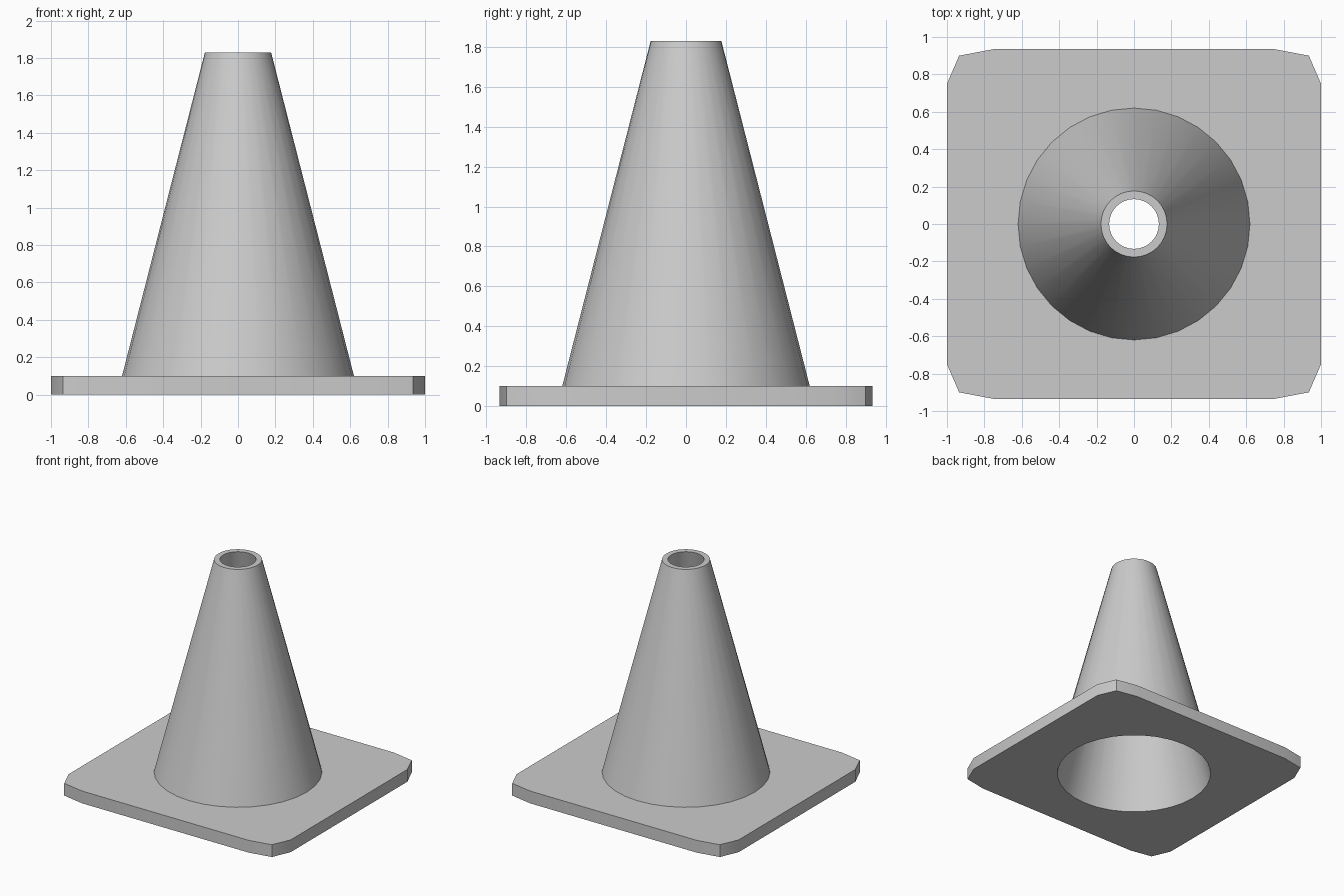
import bpy, bmesh, math

if "Cube" in bpy.data.objects:
    bpy.data.objects.remove(bpy.data.objects["Cube"])

SEGMENTS = 32
PLATE_H = 0.10

bm = bmesh.new()


def ring(points, z):
    return [bm.verts.new((x, y, z)) for x, y in points]


def circle(r):
    steps = [2 * math.pi * i / SEGMENTS for i in range(SEGMENTS)]
    return [(r * math.cos(a), r * math.sin(a)) for a in steps]


def bridge(a, b):
    n = len(a)
    for i in range(n):
        j = (i + 1) % n
        bm.faces.new((a[i], a[j], b[j], b[i]))


def fill_between(outer, inner):
    edges = []
    for loop in (outer, inner):
        for i, v in enumerate(loop):
            w = loop[(i + 1) % len(loop)]
            edges.append(bm.edges.get((v, w)) or bm.edges.new((v, w)))
    bmesh.ops.triangle_fill(bm, edges=edges, use_beauty=True, normal=(0, 0, 1))


# Plate outline: one softened corner mirrored to all four, counter-clockwise
corner = [(1.0, 0.75), (0.935, 0.90), (0.75, 0.935)]
outline = []
for sx, sy in ((1, 1), (-1, 1), (-1, -1), (1, -1)):
    pts = corner if sx * sy > 0 else corner[::-1]
    outline += [(x * sx, y * sy) for x, y in pts]

# Hollow cone: inner wall, top rim, outer wall
profile = [(0.597, 0.0), (0.133, 1.83), (0.177, 1.83), (0.62, PLATE_H)]
rings = [ring(circle(r), z) for r, z in profile]
for lower, upper in zip(rings, rings[1:]):
    bridge(lower, upper)

# Square plate joined to the cone, open underneath
plate_bottom = ring(outline, 0.0)
plate_top = ring(outline, PLATE_H)
bridge(plate_bottom, plate_top)
fill_between(plate_bottom, rings[0])
fill_between(plate_top, rings[-1])

bmesh.ops.recalc_face_normals(bm, faces=bm.faces[:])
mesh = bpy.data.meshes.new("traffic_cone")
bm.to_mesh(mesh)
bm.free()

cone = bpy.data.objects.new("traffic_cone", mesh)
bpy.context.collection.objects.link(cone)
bpy.context.view_layer.objects.active = cone
cone.select_set(True)
bpy.ops.object.shade_smooth_by_angle(angle=math.radians(30))
